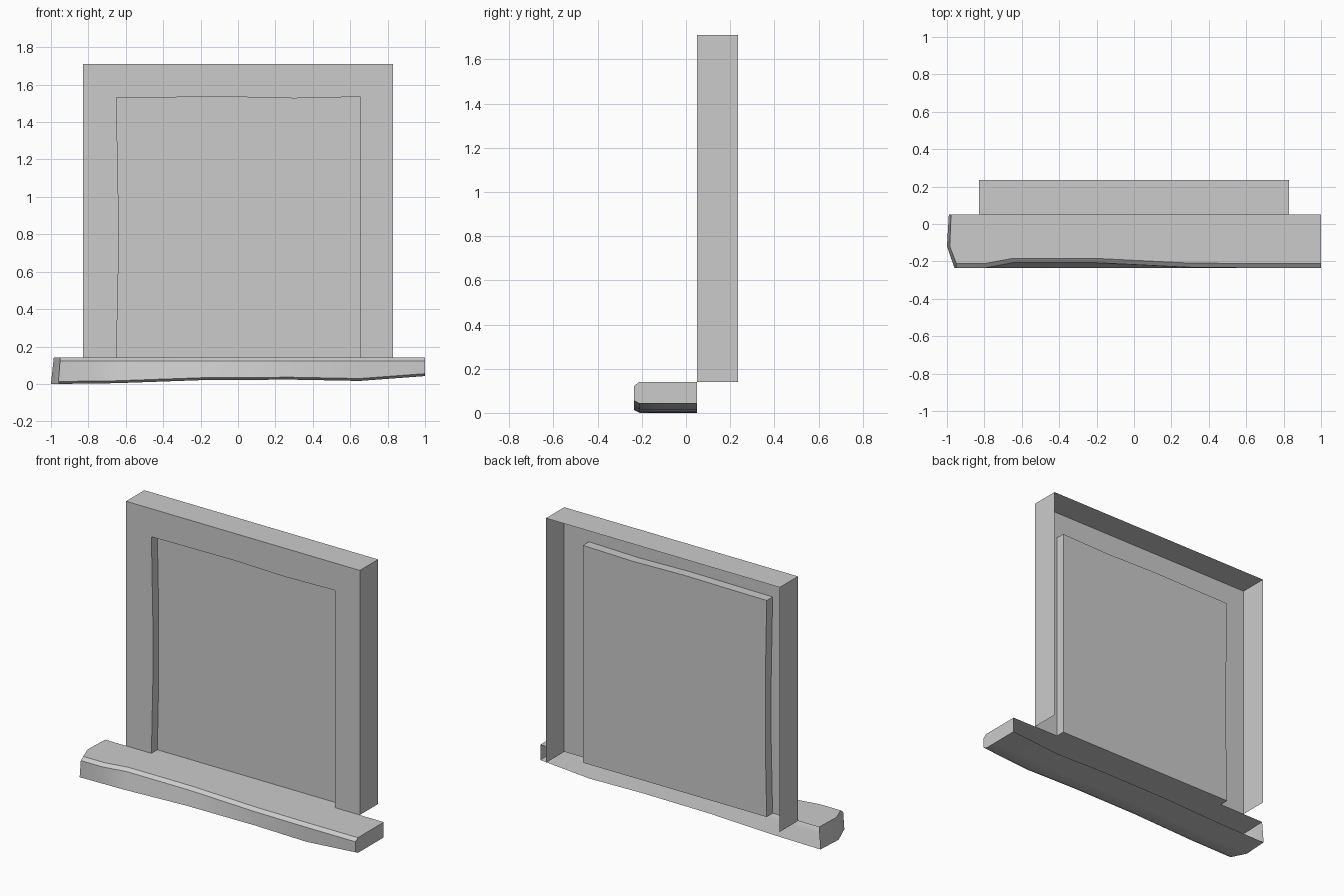
import bpy, bmesh
from mathutils import Vector

if "Cube" in bpy.data.objects:
    bpy.data.objects.remove(bpy.data.objects["Cube"])


def make_object(name, verts, faces, facing):
    """Build a mesh whose first face points along 'facing'."""
    bm = bmesh.new()
    vs = [bm.verts.new(v) for v in verts]
    fs = [bm.faces.new([vs[i] for i in f]) for f in faces]
    bmesh.ops.recalc_face_normals(bm, faces=fs)
    fs[0].normal_update()
    if fs[0].normal.dot(Vector(facing)) < 0:
        bmesh.ops.reverse_faces(bm, faces=fs)
    mesh = bpy.data.meshes.new(name)
    bm.to_mesh(mesh)
    bm.free()
    obj = bpy.data.objects.new(name, mesh)
    bpy.context.collection.objects.link(obj)
    return obj


FRONT, PANE, BACK, BASE = 0.05, 0.11, 0.235, 0.14

# Slightly uneven opening outline (x, z), from lower left to lower right
opening = [(-0.65, BASE), (-0.64, 0.6), (-0.64, 1.0), (-0.65, 1.53),
           (-0.05, 1.535), (0.3, 1.527), (0.655, 1.535), (0.655, BASE)]
outer = [(-0.83, BASE), (-0.83, 1.71), (0.83, 1.71), (0.83, BASE)]
n, m = len(outer), len(opening)

# Frame: front face around the opening and outer walls, open at the back
verts = [(x, FRONT, z) for x, z in outer] + [(x, BACK, z) for x, z in outer]
verts += [(x, FRONT, z) for x, z in opening]
faces = [list(range(n)) + [2 * n + i for i in reversed(range(m))]]
faces += [[i, i + 1, n + i + 1, n + i] for i in range(n - 1)]
make_object("window_frame", verts, faces, (0, -1, 0))

# Recess: set-back pane with its reveals and floor
verts = [(x, PANE, z) for x, z in opening] + [(x, FRONT, z) for x, z in opening]
faces = [list(range(m))]
faces += [[i, (i + 1) % m, m + (i + 1) % m, m + i] for i in range(m)]
make_object("window_pane", verts, faces, (0, -1, 0))

# Sill: chamfered section, with worn underside and dented front (x, bottom, dent)
stations = [(-1.0, 0.0, 0), (-0.8, 0.002, 0), (-0.65, 0.004, 0.028),
            (-0.2, 0.02, 0.028), (0.28, 0.023, 0.004),
            (0.65, 0.016, 0), (1.0, 0.042, 0)]
# Chipped left end: x for each point of the section
left_end = [-0.978, -0.985, -0.95, -0.952, -0.96, -0.955, -1.0, -0.99]
verts = []
for s, (x, b, d) in enumerate(stations):
    section = [(FRONT, BASE), (-0.12, BASE), (-0.212 + d, BASE),
               (-0.235 + d, 0.122), (-0.235, b + 0.013), (-0.21, b),
               (-0.12, b), (FRONT, b)]
    for k, (y, z) in enumerate(section):
        verts.append((left_end[k] if s == 0 else x, y, z))
faces = []
for s in range(len(stations) - 1):
    for k in range(7):
        a = s * 8 + k
        faces.append([a, a + 1, a + 9, a + 8])
for o in (0, (len(stations) - 1) * 8):
    faces += [[o, o + 1, o + 6, o + 7], [o + k for k in range(1, 7)]]
sill = make_object("window_sill", verts, faces, (0, 0, 1))

bpy.context.view_layer.objects.active = sill
sill.select_set(True)
bpy.ops.object.shade_smooth_by_angle()
